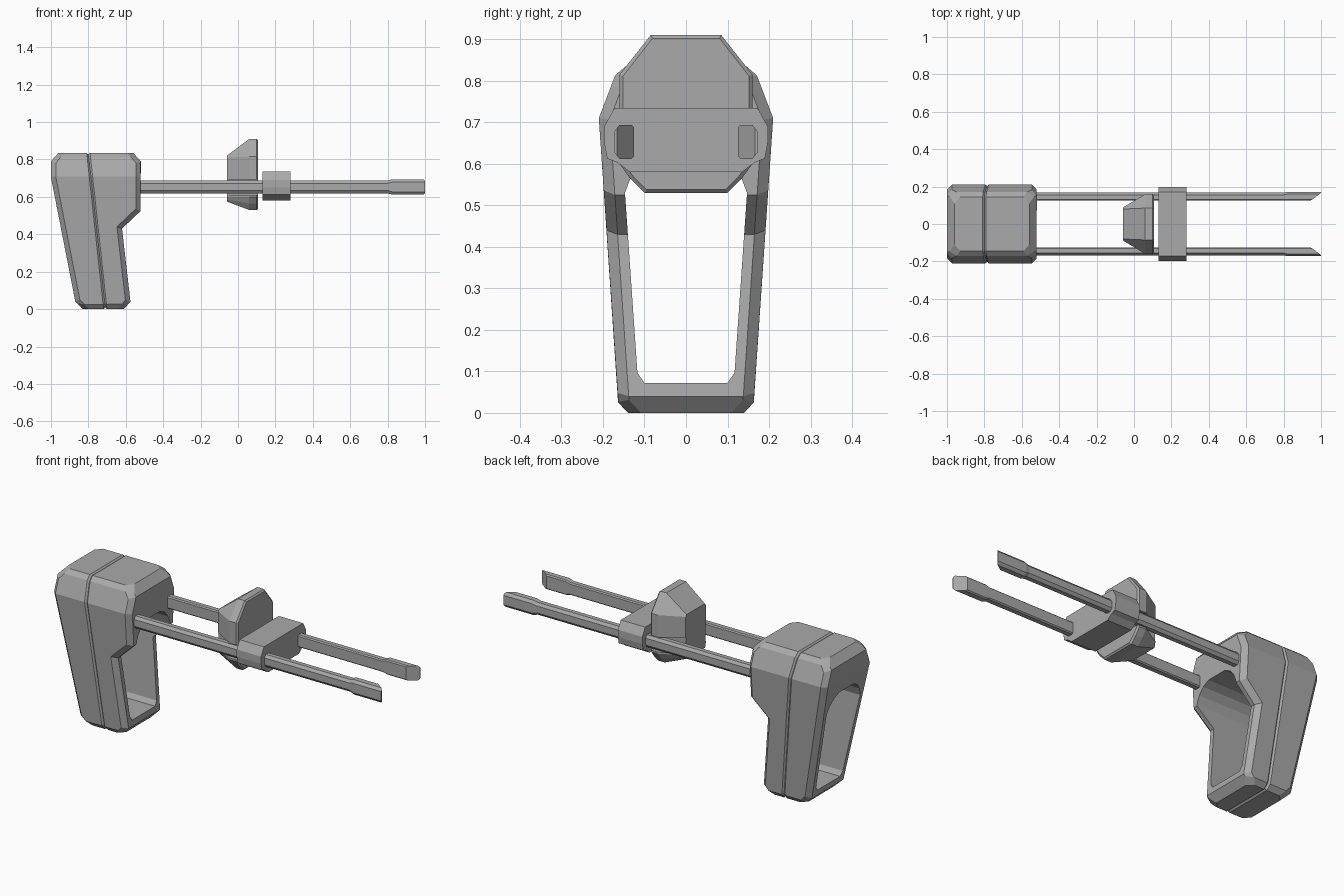
import bpy, bmesh
from mathutils import Vector

if "Cube" in bpy.data.objects:
    bpy.data.objects.remove(bpy.data.objects["Cube"])

grey = bpy.data.materials.new("matte_grey")
grey.use_nodes = True
colour = (0.4, 0.4, 0.4, 1)
grey.diffuse_color = colour
grey.node_tree.nodes["Principled BSDF"].inputs["Base Color"].default_value = colour


def finish(bm, name):
    bmesh.ops.recalc_face_normals(bm, faces=bm.faces[:])
    mesh = bpy.data.meshes.new(name)
    bm.to_mesh(mesh)
    bm.free()
    mesh.materials.append(grey)
    obj = bpy.data.objects.new(name, mesh)
    bpy.context.collection.objects.link(obj)
    return obj


def loft(rings):
    """Skin matching rings of 3D points and cap both ends."""
    bm = bmesh.new()
    loops = [[bm.verts.new(p) for p in ring] for ring in rings]
    n = len(loops[0])
    for a, b in zip(loops, loops[1:]):
        for i in range(n):
            j = (i + 1) % n
            bm.faces.new((a[i], a[j], b[j], b[i]))
    bm.faces.new(loops[0][::-1])
    bm.faces.new(loops[-1])
    bmesh.ops.recalc_face_normals(bm, faces=bm.faces[:])
    return bm


def mirrored(x, half):
    """Closed ring at x from a half outline of (y, z) points."""
    return [(x, y, z) for y, z in half] + [(x, -y, z) for y, z in reversed(half)]


def clip(bm, point, normal):
    """Cut away everything on the normal's side and cap the cut."""
    geom = bm.verts[:] + bm.edges[:] + bm.faces[:]
    cut = bmesh.ops.bisect_plane(bm, geom=geom, plane_co=point, plane_no=normal,
                                 clear_outer=True)["geom_cut"]
    edges = [e for e in cut if isinstance(e, bmesh.types.BMEdge)]
    bmesh.ops.holes_fill(bm, edges=edges, sides=0)
    bmesh.ops.recalc_face_normals(bm, faces=bm.faces[:])


def cut_away(obj, cutter):
    cutter.hide_render = True
    mod = obj.modifiers.new("cut", 'BOOLEAN')
    mod.operation = 'DIFFERENCE'
    mod.solver = 'EXACT'
    mod.object = cutter
    bpy.context.view_layer.objects.active = obj
    bpy.ops.object.modifier_apply(modifier=mod.name)
    bpy.data.objects.remove(cutter)


# Stock body: side profile, clipped to the tapered outline seen end on
profile = [(-1, .79), (-.96, .835), (-.56, .835), (-.52, .79), (-.52, .525),
           (-.62, .43), (-.575, .04), (-.61, 0), (-.83, 0), (-.87, .04), (-1, .705)]
body = loft([[(x, y, z) for x, z in profile] for y in (-.25, .25)])
outline = [(.14, 0), (.163, .025), (.21, .71), (.17, .815), (.145, .835)]
for (y0, z0), (y1, z1) in zip(outline, outline[1:]):
    for side in (1, -1):
        clip(body, (0, side * y0, z0), (0, side * (z1 - z0), y0 - y1))

# Chamfer the edges where the ends meet the sides
rim = []
for e in body.edges:
    if len(e.link_faces) == 2:
        a, b = sorted(e.link_faces, key=lambda f: abs(f.normal.x))
        if abs(b.normal.x) > .1 and abs(a.normal.y) > .4 and abs(a.normal.x) < .01:
            rim.append(e)
bmesh.ops.bevel(body, geom=rim, offset=.026, offset_type='OFFSET',
                segments=1, affect='EDGES')

# Slanted seam: three cuts, the middle one pushed inwards
normal = Vector((.83, 0, .09)).normalized()
middle = Vector((-.8, 0, .835))
for shift in (-.009, .009, 0):
    geom = body.verts[:] + body.edges[:] + body.faces[:]
    bmesh.ops.bisect_plane(body, geom=geom, plane_co=middle + normal * shift,
                           plane_no=normal)
for v in body.verts:
    if abs((v.co - middle).dot(normal)) < .0005:
        v.co.y *= .96
        v.co.z += .008 if v.co.z < .4 else (-.008 if v.co.z > .8 else 0)
body = finish(body, "stock_body")

# Arched opening right through the lower body
arch = [(.1, .072), (.117, .097), (.147, .53), (.13, .575), (.1, .61), (.06, .63)]
cut_away(body, finish(loft([mirrored(-1.2, arch), mirrored(-.4, arch)]), "opening_cutter"))


# Guide rods with thicker tips, sliced on the inner side
def rod_ring(x, half, outer, side):
    z = .653
    pts = [(.125, -half + .006), (.131, -half), (outer - .012, -half),
           (outer, -half + .015), (outer, half - .015), (outer - .012, half),
           (.131, half), (.125, half - .006)]
    return [(x, side * y, z + dz) for y, dz in pts]


for side, label in ((1, "left"), (-1, "right")):
    stations = [(-.6, .034, .168), (.8, .034, .168), (.825, .041, .172), (1, .041, .172)]
    rod = loft([rod_ring(x, h, o, side) for x, h, o in stations])
    clip(rod, (1, side * .166, 0), (.041, -side * .055, 0))
    finish(rod, label + "_guide_rod")

# Clamp block bridging the rods
clamp = [(.135, .58), (.165, .603), (.19, .613), (.197, .65), (.197, .69),
         (.172, .735)]
finish(loft([mirrored(.13, clamp), mirrored(.28, clamp)]), "clamp_block")

# End plug: faceted cap tapering towards the stock, slotted for the rods
full = [(.1, .53), (.135, .565), (.16, .6), (.16, .815), (.085, .91)]
small = [(.08, .575), (.085, .585), (.088, .6), (.088, .81), (.08, .82)]
lip = [(y * .95, .72 + (z - .72) * .96) for y, z in full]
plug = finish(loft([mirrored(-.06, small), mirrored(.06, full),
                    mirrored(.1, full), mirrored(.108, lip)]), "end_plug")
for side in (1, -1):
    slot = [(x, side * y, z) for x in (-.2, .3) for y, z in
            ((.085, .61), (.3, .61), (.3, .692), (.085, .692))]
    cut_away(plug, finish(loft([slot[:4], slot[4:]]), "slot_cutter"))
